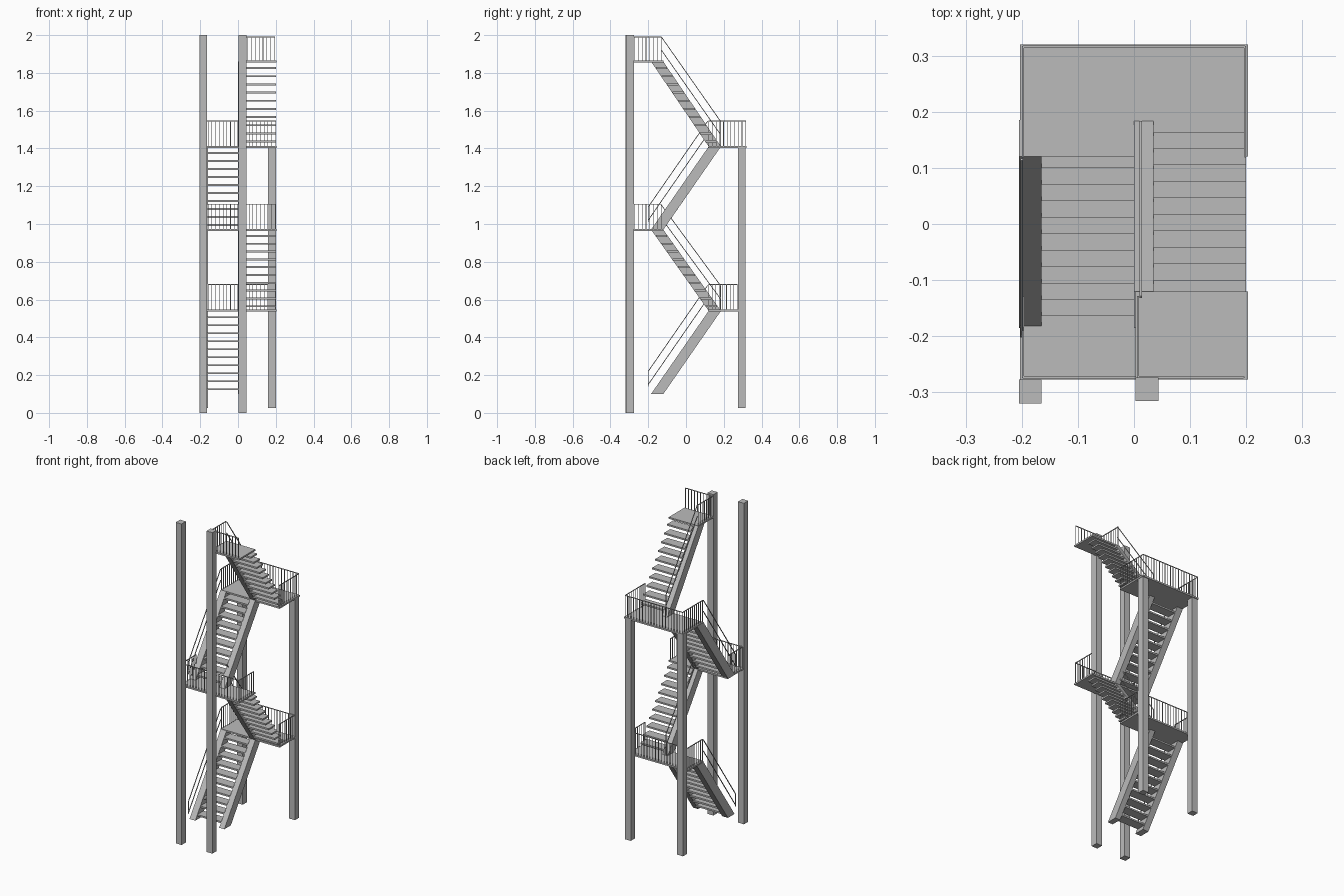
import bpy, bmesh
from mathutils import Vector, Matrix

cube = bpy.data.objects.get("Cube")
if cube:
    bpy.data.objects.remove(cube, do_unlink=True)

steel = bpy.data.materials.new("grey_steel")
steel.use_nodes = True
GREY = (0.5, 0.5, 0.5, 1)
steel.diffuse_color = GREY
steel.node_tree.nodes["Principled BSDF"].inputs["Base Color"].default_value = GREY


def finish(bm, name):
    bmesh.ops.recalc_face_normals(bm, faces=bm.faces)
    mesh = bpy.data.meshes.new(name)
    bm.to_mesh(mesh)
    bm.free()
    mesh.materials.append(steel)
    bpy.context.collection.objects.link(bpy.data.objects.new(name, mesh))


def add_box(bm, x, y, z):
    """Box from (low, high) ranges."""
    size = Matrix.Diagonal((x[1] - x[0], y[1] - y[0], z[1] - z[0], 1))
    mid = Matrix.Translation((sum(x) / 2, sum(y) / 2, sum(z) / 2))
    bmesh.ops.create_cube(bm, size=1, matrix=mid @ size)


def add_bar(bm, p, q, w=0.004):
    """Thin square bar between two points."""
    p, q = Vector(p), Vector(q)
    d = q - p
    turn = d.to_track_quat('Z', 'Y').to_matrix().to_4x4()
    size = Matrix.Diagonal((w, w, d.length, 1))
    bmesh.ops.create_cube(bm, size=1, matrix=Matrix.Translation((p + q) / 2) @ turn @ size)


def box(name, x, y, z):
    bm = bmesh.new()
    add_box(bm, x, y, z)
    finish(bm, name)


def railing(name, path, z, height=0.135, spacing=0.02):
    """Top rail and balusters along a plan path."""
    bm = bmesh.new()
    for a, b in zip(path, path[1:]):
        a, b = Vector((*a, z)), Vector((*b, z))
        up = Vector((0, 0, height))
        add_bar(bm, a + up, b + up)
        n = max(1, round((b - a).length / spacing))
        for i in range(n + 1):
            p = a.lerp(b, i / n)
            add_bar(bm, p, p + up, 0.003)
    finish(bm, name)


def stringer(name, x, z0, z1, way):
    """Sloping beam with level ends; way is the y direction of climbing."""
    bm = bmesh.new()
    outline = [(-0.185, z0), (-0.12, z0), (0.185, z1), (0.12, z1)]
    rings = [[bm.verts.new((px, way * y, z)) for y, z in outline] for px in x]
    for ring in rings:
        bm.faces.new(ring)
    for i in range(4):
        j = (i + 1) % 4
        bm.faces.new((rings[0][i], rings[0][j], rings[1][j], rings[1][i]))
    finish(bm, name)


def treads(name, x, z0, z1, way, count=10):
    bm = bmesh.new()
    rise = (z1 - z0) / (count + 0.4)
    for i in range(count):
        z = z0 + rise * (i + 0.6)
        y = way * (-0.152 + 0.305 * (z - z0) / (z1 - z0))
        add_box(bm, x, (y - 0.03, y + 0.03), (z - 0.005, z + 0.005))
    finish(bm, name)


def handrail(name, x, start, end, foot):
    """Two parallel sloping rails with a foot post."""
    bm = bmesh.new()
    for drop in (0, 0.07):
        add_bar(bm, (x, start[0], start[1] - drop), (x, end[0], end[1] - drop))
    add_bar(bm, (x, start[0], foot), (x, start[0], start[1]))
    finish(bm, name)


# Posts
box("front_right_post", (-0.205, -0.165), (-0.32, -0.277), (0, 2))
box("front_middle_post", (0.003, 0.044), (-0.315, -0.274), (0, 2))
box("back_right_post", (-0.2, -0.16), (0.275, 0.315), (0.025, 1.405))
box("back_left_post", (0.16, 0.2), (0.275, 0.315), (0.025, 1.405))

# Landings with their guard railings
WIDE = (-0.203, 0.203)
for label, z, back in (("lower", 0.545, 0.275), ("upper", 1.41, 0.32)):
    box(label + "_back_landing", WIDE, (0.12, back), (z - 0.008, z + 0.002))
    e = back - 0.004
    railing(label + "_back_railing", [(-0.198, 0.12), (-0.198, e), (0.198, e), (0.198, 0.12)], z)
box("front_landing", WIDE, (-0.277, -0.12), (0.964, 0.974))
railing("front_railing", [(-0.198, -0.13), (-0.198, -0.273), (0.198, -0.273), (0.198, -0.13)], 0.97)
box("top_landing", (0.003, 0.203), (-0.277, -0.12), (1.855, 1.865))
railing("top_railing", [(0.007, -0.13), (0.007, -0.273), (0.195, -0.273)], 1.86, 0.13)

# Flights climbing to the back: a beam on both sides
for label, z0, z1 in (("first", 0.1, 0.54), ("third", 0.97, 1.41)):
    stringer(label + "_outer_stringer", (-0.205, -0.165), z0, z1, 1)
    stringer(label + "_inner_stringer", (0, 0.035), z0, z1, 1)
    treads(label + "_treads", (-0.165, 0), z0, z1, 1)
    handrail(label + "_handrail", -0.2, (-0.2, z0 + 0.12), (0.115, z1 + 0.135), z0 + 0.04)

# Flights climbing to the front: inner beam only, open outer side
for label, z0, z1 in (("second", 0.54, 0.97), ("fourth", 1.41, 1.86)):
    stringer(label + "_stringer", (0, 0.035), z0, z1, -1)
    treads(label + "_treads", (0.035, 0.2), z0, z1, -1)
    handrail(label + "_handrail", 0.012, (0.182, z0 + 0.135), (-0.13, z1 + 0.13), z0)
